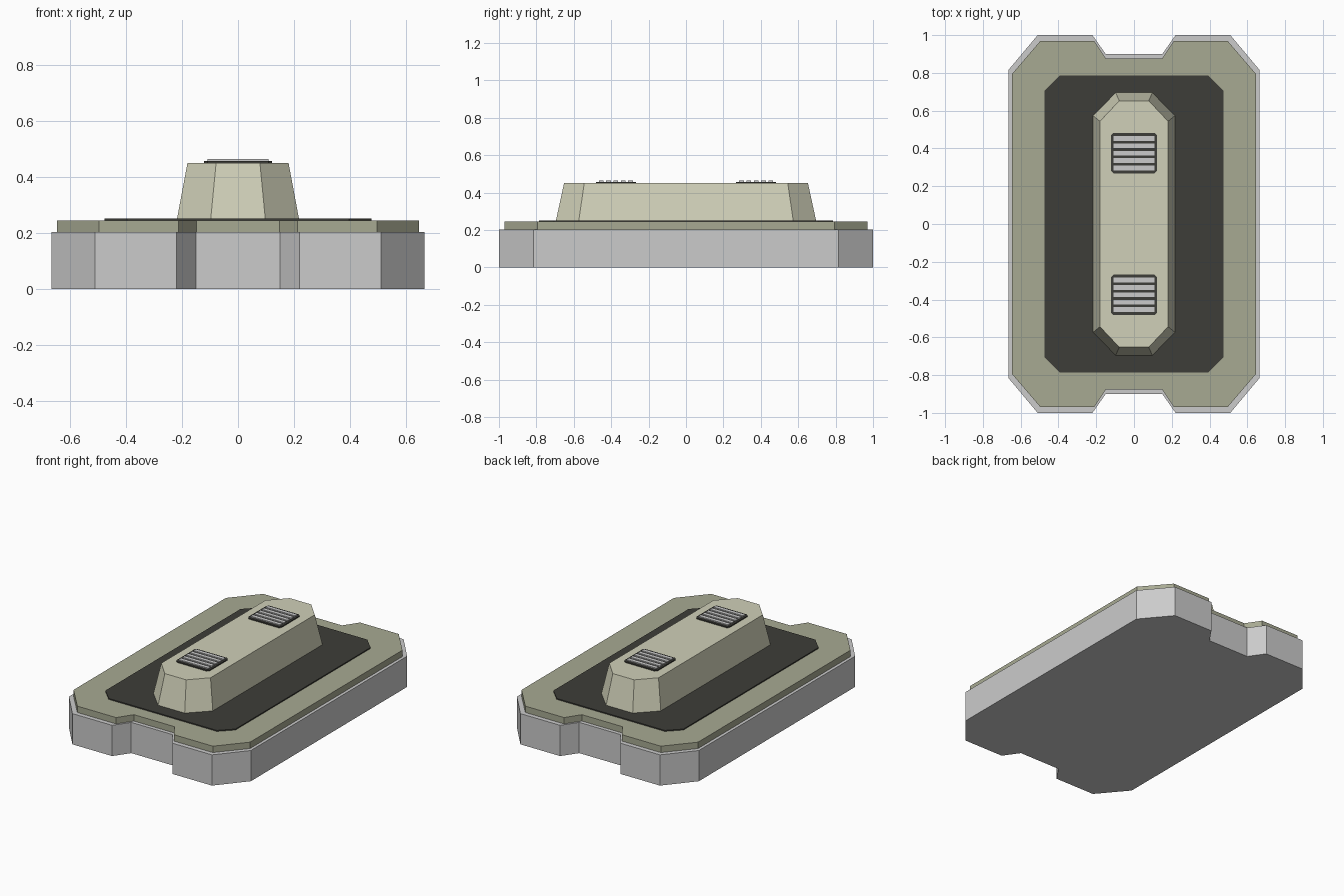
import bpy, bmesh

if "Cube" in bpy.data.objects:
    bpy.data.objects.remove(bpy.data.objects["Cube"])


def material(name, r, g, b):
    m = bpy.data.materials.new(name)
    m.diffuse_color = (r, g, b, 1)
    m.use_nodes = True
    m.node_tree.nodes["Principled BSDF"].inputs["Base Color"].default_value = m.diffuse_color
    return m


def loft(name, bottom, top, z0, z1, mat=None):
    """Closed solid between two matching outlines."""
    bm = bmesh.new()
    lo = [bm.verts.new((x, y, z0)) for x, y in bottom]
    hi = [bm.verts.new((x, y, z1)) for x, y in top]
    n = len(lo)
    bm.faces.new(lo[::-1])
    bm.faces.new(hi)
    for i in range(n):
        j = (i + 1) % n
        bm.faces.new((lo[i], lo[j], hi[j], hi[i]))
    bmesh.ops.recalc_face_normals(bm, faces=bm.faces)
    mesh = bpy.data.meshes.new(name)
    bm.to_mesh(mesh)
    bm.free()
    ob = bpy.data.objects.new(name, mesh)
    bpy.context.collection.objects.link(ob)
    if mat:
        mesh.materials.append(mat)
    return ob


def mirrored(quarter):
    """Complete a +x +y quarter outline (ordered from +x side to +y end)."""
    half = quarter + [(-x, y) for x, y in reversed(quarter)]
    return half + [(-x, -y) for x, y in half]


def octagon(hx, hy, cx, cy, y=0):
    """Chamfered rectangle, offset along y."""
    return [(px, py + y) for px, py in mirrored([(hx, hy - cy), (hx - cx, hy)])]


olive = material("olive", 0.39, 0.40, 0.29)
light_olive = material("light_olive", 0.63, 0.63, 0.48)
dark = material("dark", 0.048, 0.048, 0.04)

# Notched grey base slab
base = mirrored([(0.665, 0.815), (0.51, 1.0), (0.22, 1.0), (0.15, 0.9)])
loft("base_slab", base, base, 0, 0.203)

# Olive deck set in from the slab edge
deck = mirrored([(0.645, 0.795), (0.495, 0.97), (0.212, 0.97), (0.148, 0.875)])
loft("deck", deck, deck, 0.203, 0.245, olive)

# Thin dark panel
panel = octagon(0.475, 0.785, 0.08, 0.08)
loft("dark_panel", panel, panel, 0.245, 0.252, dark)

# Tapered central ridge
loft("ridge", octagon(0.217, 0.695, 0.12, 0.122),
     octagon(0.18, 0.652, 0.102, 0.108), 0.252, 0.45, light_olive)

# Vents on the ridge: dark frame with five grey slats
for label, y in (("front", -0.375), ("back", 0.375)):
    frame = octagon(0.121, 0.107, 0.012, 0.012, y)
    loft(f"{label}_vent_frame", frame, frame, 0.45, 0.457, dark)
    for i in range(5):
        slat = [(sx * 0.108, y + (i - 2) * 0.039 + sy * 0.0125)
                for sx, sy in ((1, -1), (1, 1), (-1, 1), (-1, -1))]
        loft(f"{label}_vent_slat_{i + 1}", slat, slat, 0.457, 0.464)
